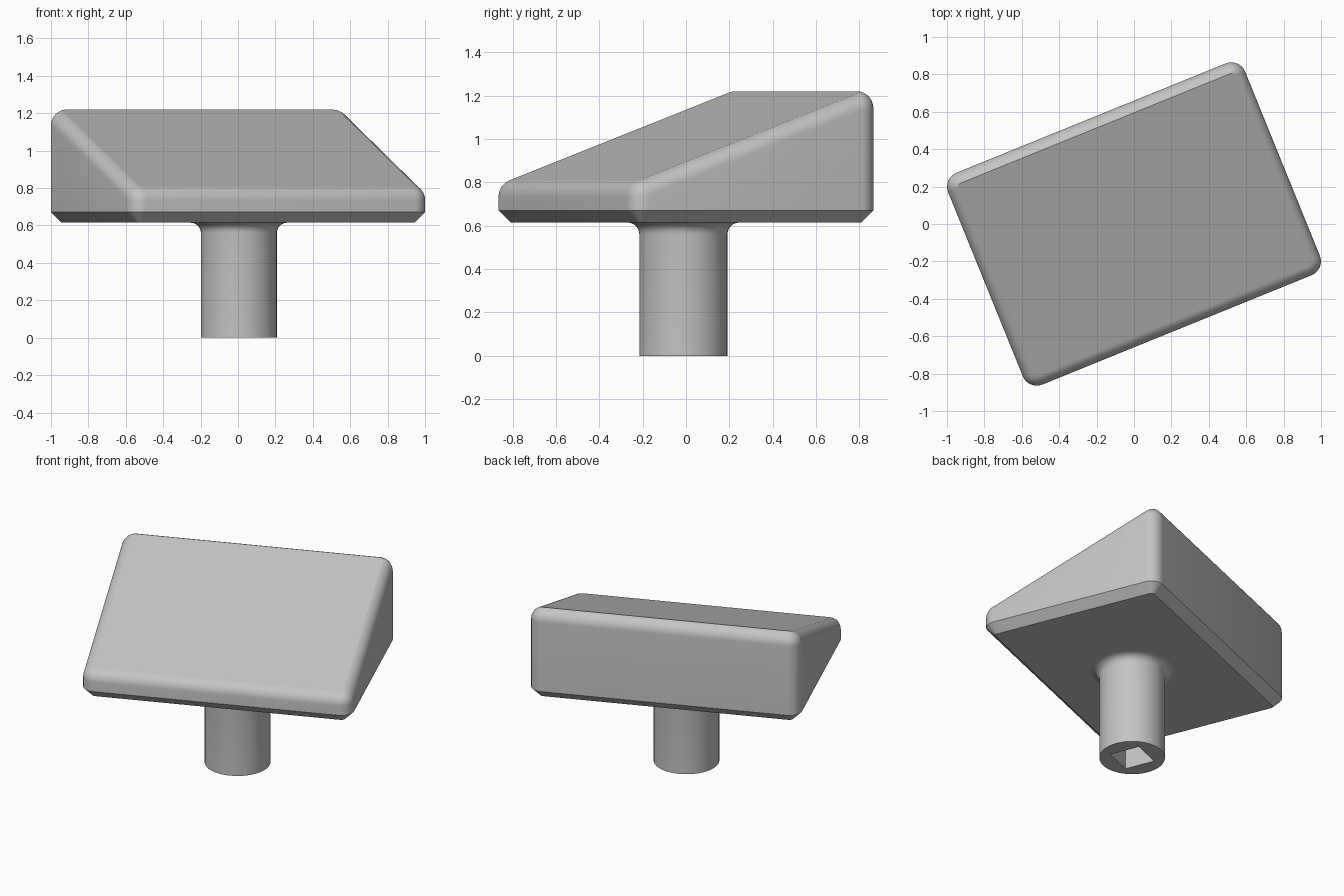
import bpy
import bmesh
from math import sin, cos, radians, pi
from mathutils import Matrix

cube = bpy.data.objects.get("Cube")
if cube:
    bpy.data.objects.remove(cube, do_unlink=True)

grey = bpy.data.materials.new("satin_grey")
grey.use_nodes = True
colour = (0.55, 0.55, 0.55, 1)
grey.diffuse_color = colour
grey.node_tree.nodes["Principled BSDF"].inputs["Base Color"].default_value = colour

TURN = radians(22.1)          # the whole model is turned about z


def loft(name, rings):
    """Skin a stack of equal-length rings and cap both ends."""
    bm = bmesh.new()
    loops = [[bm.verts.new(p) for p in ring] for ring in rings]
    n = len(loops[0])
    for low, high in zip(loops, loops[1:]):
        for i in range(n):
            j = (i + 1) % n
            bm.faces.new((low[i], low[j], high[j], high[i]))
    caps = [bm.faces.new(loops[0][::-1]), bm.faces.new(loops[-1])]
    bmesh.ops.recalc_face_normals(bm, faces=bm.faces)
    for face in bm.faces:
        face.smooth = True
    for edge in bm.edges:
        edge.smooth = edge.calc_face_angle(0) < radians(30)
    for cap in caps:
        for edge in cap.edges:
            edge.smooth = False
    bm.transform(Matrix.Rotation(TURN, 4, "Z"))
    mesh = bpy.data.meshes.new(name)
    bm.to_mesh(mesh)
    bm.free()
    mesh.materials.append(grey)
    obj = bpy.data.objects.new(name, mesh)
    bpy.context.collection.objects.link(obj)
    return obj


# Wedge head: rounded rectangle with a sloping top
HALF_X, HALF_Y, CORNER = 0.777, 0.531, 0.08
CORNER_STEPS, FILLET_STEPS = 8, 8
BOTTOM, CHAMFER = 0.615, 0.056
FILLET_END = radians(75.5)


def outline(inset, height):
    """Rounded rectangle; height is a function of local y on the top rim."""
    points = []
    for k, (sx, sy) in enumerate([(1, 1), (-1, 1), (-1, -1), (1, -1)]):
        for s in range(CORNER_STEPS + 1):
            a = (k + s / CORNER_STEPS) * pi / 2
            r = CORNER - inset
            rim_y = sy * HALF_Y + 0.02 * sin(a)
            points.append((sx * HALF_X + r * cos(a), sy * HALF_Y + r * sin(a), height(rim_y)))
    return points


def slope(y):
    return 1.015 + 0.37 * y


head_rings = [outline(CHAMFER, lambda y: BOTTOM),
              outline(0, lambda y: BOTTOM + CHAMFER)]
for i in range(FILLET_STEPS + 1):
    t = FILLET_END * i / FILLET_STEPS
    drop = CORNER * (sin(FILLET_END) - sin(t))
    head_rings.append(outline(CORNER * (1 - cos(t)), lambda y: slope(y) - drop))
loft("wedge_head", head_rings)

# Round stem with a flared top and a square socket in its foot
SEGMENTS, RADIUS, FLARE = 48, 0.203, 0.055
SOCKET, SOCKET_DEPTH = 0.1, 0.28
STEM_Y = -0.013


def stem_ring(radius, z, square=False):
    points = []
    for i in range(SEGMENTS):
        a = 2 * pi * i / SEGMENTS
        r = radius / max(abs(cos(a)), abs(sin(a))) if square else radius
        points.append((r * cos(a), STEM_Y + r * sin(a), z))
    return points


stem_rings = [stem_ring(SOCKET, SOCKET_DEPTH, True), stem_ring(SOCKET, 0, True),
              stem_ring(RADIUS, 0)]
for i in range(7):
    t = pi / 2 * i / 6
    stem_rings.append(stem_ring(RADIUS + FLARE * (1 - cos(t)), BOTTOM - FLARE * (1 - sin(t))))
stem_rings.append(stem_ring(RADIUS, BOTTOM + 0.02))
loft("stem", stem_rings)
